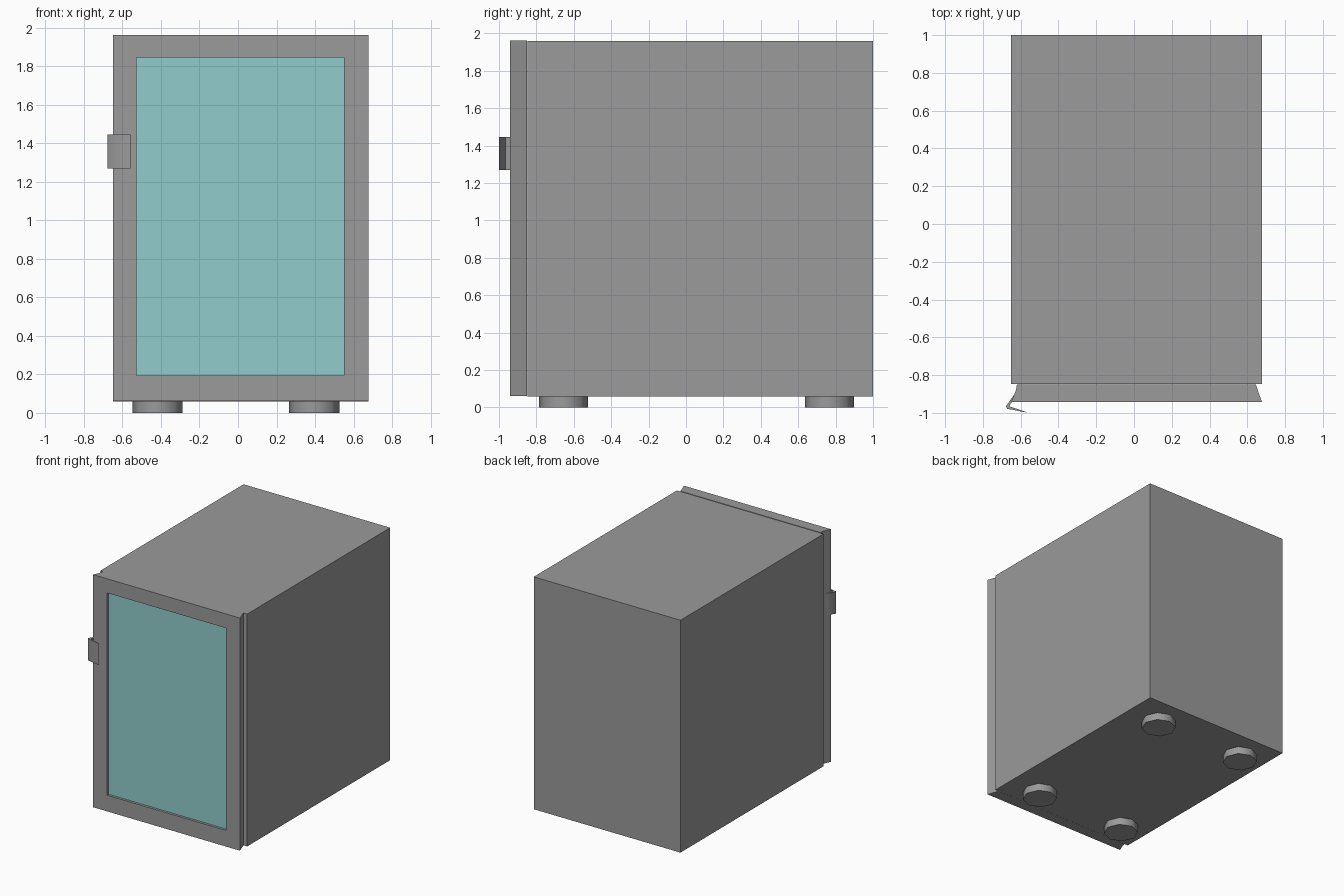
import bpy, bmesh
from math import radians

if "Cube" in bpy.data.objects:
    bpy.data.objects.remove(bpy.data.objects["Cube"])


def material(name, color):
    mat = bpy.data.materials.new(name)
    mat.diffuse_color = (*color, 1)
    mat.use_nodes = True
    mat.node_tree.nodes["Principled BSDF"].inputs["Base Color"].default_value = mat.diffuse_color
    return mat


GREY = material("dark_grey", (0.325, 0.325, 0.325))
GLASS = material("glass", (0.29, 0.605, 0.615))


def finish(name, bm, mat):
    bmesh.ops.recalc_face_normals(bm, faces=bm.faces)
    me = bpy.data.meshes.new(name)
    bm.to_mesh(me)
    bm.free()
    ob = bpy.data.objects.new(name, me)
    bpy.context.collection.objects.link(ob)
    me.materials.append(mat)
    return ob


def box(name, lo, hi, mat=GREY):
    bm = bmesh.new()
    bmesh.ops.create_cube(bm, size=1)
    for v in bm.verts:
        v.co = [(a + b) / 2 + c * (b - a) for a, b, c in zip(lo, hi, v.co)]
    return finish(name, bm, mat)


def prism(name, outline, z0, z1):
    """Extrude an xy outline from z0 to z1."""
    bm = bmesh.new()
    face = bm.faces.new([bm.verts.new((x, y, z0)) for x, y in outline])
    ext = bmesh.ops.extrude_face_region(bm, geom=[face])
    verts = [g for g in ext["geom"] if isinstance(g, bmesh.types.BMVert)]
    bmesh.ops.translate(bm, verts=verts, vec=(0, 0, z1 - z0))
    return finish(name, bm, GREY)


def smooth(ob, angle):
    bpy.ops.object.select_all(action='DESELECT')
    ob.select_set(True)
    bpy.context.view_layer.objects.active = ob
    bpy.ops.object.shade_smooth_by_angle(angle=radians(angle))


# Cabinet
box("cabinet", (-0.65, -0.848, 0.06), (0.677, 1.0, 1.96))

# Door frame: flared sides, with a rectangular window opening
door = prism("door_frame", [(-0.65, -0.942), (0.677, -0.942), (0.652, -0.87),
                            (0.645, -0.85), (-0.62, -0.85), (-0.625, -0.88)],
             0.061, 1.963)
cutter = box("window_cutter", (-0.527, -1.1, 0.193), (0.55, -0.7, 1.847))
cutter.hide_render = True
cutter.hide_set(True)
cut = door.modifiers.new("window", 'BOOLEAN')
cut.operation = 'DIFFERENCE'
cut.solver = 'EXACT'
cut.object = cutter

# Glass, slightly recessed
box("glass_pane", (-0.527, -0.922, 0.193), (0.55, -0.852, 1.847), GLASS)

# Hooked door handle
handle = prism("handle", [(-0.622, -0.885), (-0.678, -0.965), (-0.672, -0.978),
                          (-0.558, -1.0), (-0.66, -0.965), (-0.63, -0.91)],
               1.27, 1.447)
smooth(handle, 80)

# Feet: short octagonal pucks
for side, x in (("left", -0.418), ("right", 0.395)):
    for end, y in (("front", -0.654), ("back", 0.766)):
        bpy.ops.mesh.primitive_cylinder_add(vertices=8, radius=0.131, depth=0.064,
                                            location=(x, y, 0.032))
        foot = bpy.context.object
        foot.name = f"{end}_{side}_foot"
        foot.data.materials.append(GREY)
        smooth(foot, 50)
